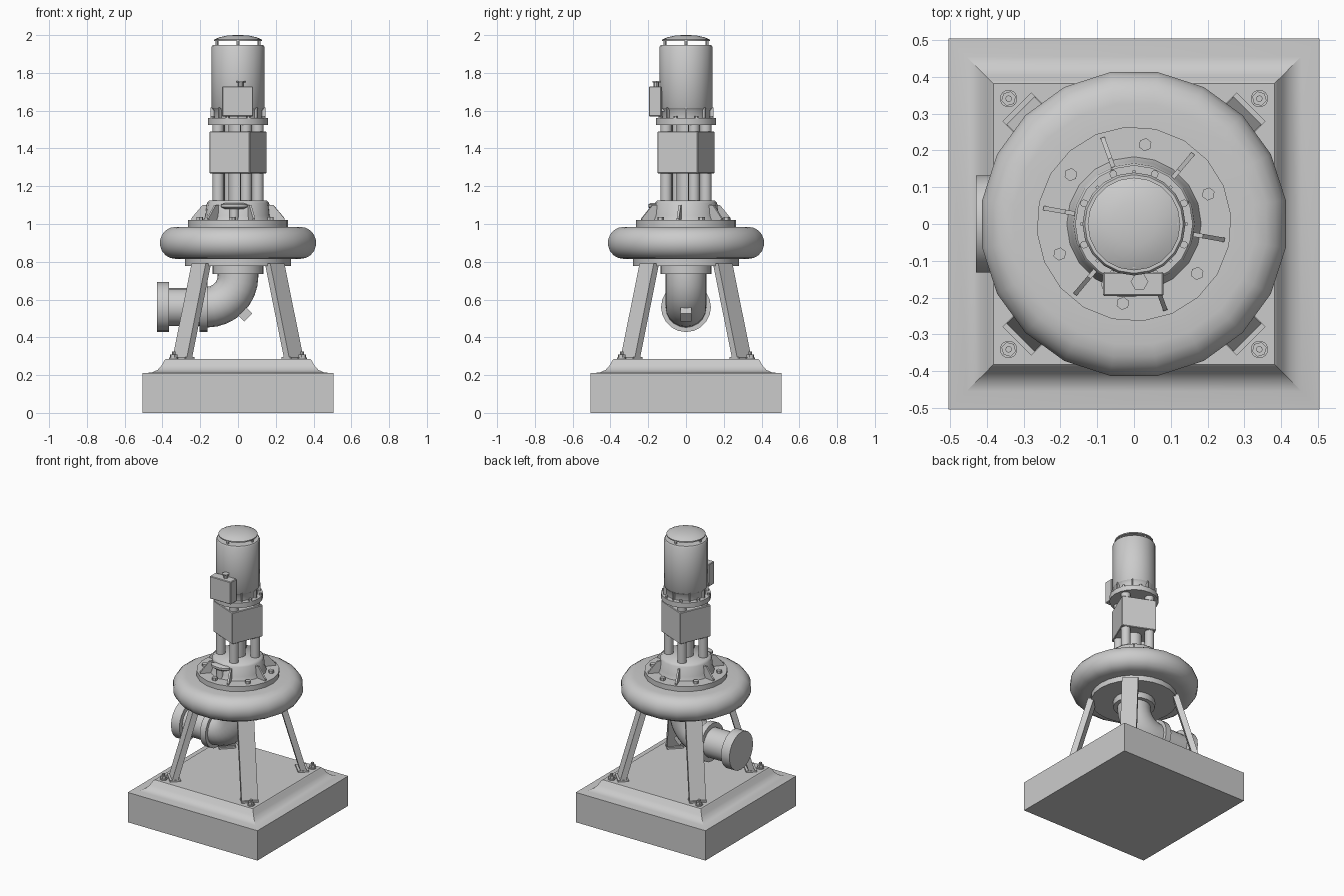
import bpy, bmesh, math
from mathutils import Matrix, Vector

if "Cube" in bpy.data.objects:
    bpy.data.objects.remove(bpy.data.objects["Cube"])

# One cast-metal colour for the whole machine
GREY = (0.6, 0.6, 0.6, 1)
metal = bpy.data.materials.new("grey metal")
metal.use_nodes = True
metal.diffuse_color = GREY
metal.node_tree.nodes["Principled BSDF"].inputs["Base Color"].default_value = GREY


def finish(name, bm, matrix=None, smooth=40):
    bmesh.ops.recalc_face_normals(bm, faces=bm.faces)
    mesh = bpy.data.meshes.new(name)
    bm.to_mesh(mesh)
    bm.free()
    mesh.materials.append(metal)
    ob = bpy.data.objects.new(name, mesh)
    bpy.context.collection.objects.link(ob)
    if matrix:
        ob.matrix_world = matrix
    if smooth:
        bpy.ops.object.select_all(action="DESELECT")
        ob.select_set(True)
        bpy.context.view_layer.objects.active = ob
        bpy.ops.object.shade_smooth_by_angle(angle=math.radians(smooth))
    return ob


def lathe(name, profile, sides=24, turn=0, matrix=None, smooth=40):
    """Turn a (radius, height) profile around z and cap both ends."""
    bm = bmesh.new()
    rings = []
    for r, z in profile:
        angles = [math.radians(turn) + math.tau * i / sides for i in range(sides)]
        rings.append([bm.verts.new((r * math.cos(a), r * math.sin(a), z)) for a in angles])
    for low, high in zip(rings, rings[1:]):
        for i in range(sides):
            j = (i + 1) % sides
            bm.faces.new((low[i], low[j], high[j], high[i]))
    bm.faces.new(rings[0][::-1])
    bm.faces.new(rings[-1])
    return finish(name, bm, matrix, smooth)


def disc(name, r, z0, z1, sides=24, turn=0, matrix=None, smooth=40):
    return lathe(name, [(r, z0), (r, z1)], sides, turn, matrix, smooth)


def box(name, size, matrix, bevel=0):
    bm = bmesh.new()
    bmesh.ops.create_cube(bm, size=1, matrix=Matrix.Diagonal((*size, 1)))
    if bevel:
        bmesh.ops.bevel(bm, geom=bm.edges[:], offset=bevel, segments=1, affect="EDGES")
    return finish(name, bm, matrix, 0)


def polar(angle, r, z=0):
    """Frame at a polar position whose x axis points outward."""
    return Matrix.Rotation(math.radians(angle), 4, "Z") @ Matrix.Translation((r, 0, z))


# Concrete plinth with a concave shoulder
half = [(0.505, 0), (0.505, 0.21), (0.455, 0.214), (0.425, 0.228),
        (0.405, 0.25), (0.39, 0.278), (0.382, 0.285)]
lathe("plinth", [(h * math.sqrt(2), z) for h, z in half], 4, 45, smooth=30)

# Four splayed legs with anchor bolts
foot, head = Vector((0.42, 0, 0.28)), Vector((0.275, 0, 0.79))
for k in range(4):
    a = 45 + 90 * k
    bm = bmesh.new()
    ends = []
    for p in (foot, head):
        ends.append([bm.verts.new(p + Vector((sx * 0.02, sy * 0.053, 0)))
                     for sx, sy in ((-1, -1), (1, -1), (1, 1), (-1, 1))])
    for i in range(4):
        j = (i + 1) % 4
        bm.faces.new((ends[0][i], ends[0][j], ends[1][j], ends[1][i]))
    bm.faces.new(ends[0])
    bm.faces.new(ends[1])
    finish("leg", bm, polar(a, 0), 0)
    box("foot_plate", (0.07, 0.11, 0.012), polar(a, 0.415, 0.29))
    disc("anchor_washer", 0.024, 0.283, 0.292, 12, matrix=polar(a, 0.482))
    disc("anchor_nut", 0.02, 0.29, 0.31, 6, matrix=polar(a, 0.482))
    disc("anchor_stud", 0.009, 0.3, 0.325, 8, matrix=polar(a, 0.482))

# Casing: lower flange, rounded volute, bolted cover
disc("lower_flange", 0.28, 0.778, 0.83, 24)
volute = [(0.27, 0.815), (0.33, 0.815)]
volute += [(0.335 + 0.084 * math.cos(t), 0.9 + 0.085 * math.sin(t))
           for t in (math.radians(d) for d in range(-70, 71, 20))]
volute += [(0.33, 0.985), (0.25, 0.985)]
lathe("volute", volute, 20, 9, smooth=60)
disc("cover_plate", 0.265, 0.975, 1.02, 20, 5)
lathe("bearing_housing", [(0.185, 1.015), (0.172, 1.045), (0.165, 1.11), (0.152, 1.125)], 20, smooth=60)
for k in range(6):
    disc("cover_bolt", 0.018, 1.015, 1.038, 6, matrix=polar(22 + 60 * k, 0.218))
    bm = bmesh.new()
    sides = []
    for y in (-0.006, 0.006):
        sides.append([bm.verts.new((x, y, z)) for x, z in
                      ((0.14, 1.015), (0.25, 1.015), (0.25, 1.03), (0.19, 1.1), (0.14, 1.1))])
    for i in range(5):
        j = (i + 1) % 5
        bm.faces.new((sides[0][i], sides[0][j], sides[1][j], sides[1][i]))
    bm.faces.new(sides[0])
    bm.faces.new(sides[1])
    finish("housing_rib", bm, polar(50 + 60 * k, 0), 0)

# Small filler fitting on the front of the housing
front = Matrix.Translation((-0.02, -0.165, 0))
disc("filler_stem", 0.025, 1.015, 1.09, 10, matrix=front)
lathe("filler_cap", [(0.05, 1.08), (0.07, 1.09), (0.07, 1.104), (0.05, 1.11)], 14,
      matrix=front @ Matrix.Diagonal((1, 0.5, 1, 1)))

# Coupling: four pillars, shaft and square guard
for k in range(4):
    disc("pillar", 0.031, 1.1, 1.535, 12, matrix=polar(22 + 90 * k, 0.113))
disc("shaft", 0.05, 1.1, 1.535, 16)
box("coupling_guard", (0.232, 0.232, 0.222),
    Matrix.Translation((0, 0, 1.379)) @ Matrix.Rotation(math.radians(-23), 4, "Z"), 0.004)

# Motor: flange, foot ring, body and fan cowl
disc("motor_flange", 0.16, 1.525, 1.56, 20)
lathe("motor_neck", [(0.128, 1.55), (0.128, 1.6), (0.14, 1.615)], 20)
lathe("motor_body", [(0.136, 1.61), (0.14, 1.616), (0.14, 1.938), (0.134, 1.947)], 20, smooth=50)
for k in range(8):
    a = 22.5 + 45 * k
    disc("flange_bolt", 0.011, 1.555, 1.573, 6, matrix=polar(a, 0.147))
    box("neck_gusset", (0.04, 0.008, 0.06), polar(a + 22.5, 0.125, 1.588))
for k in range(4):
    disc("cowl_standoff", 0.008, 1.94, 1.98, 6, matrix=polar(90 * k, 0.112))
lathe("fan_cowl", [(0.126, 1.968), (0.126, 1.976), (0.1, 1.988), (0.06, 1.997), (0.02, 2.0)], 20)

# Terminal box with a top gland
box("terminal_box", (0.165, 0.066, 0.158), Matrix.Translation((-0.002, -0.163, 1.649)), 0.004)
box("terminal_mount", (0.11, 0.05, 0.11), Matrix.Translation((-0.002, -0.12, 1.65)))
gland = Matrix.Translation((0.015, -0.157, 0))
disc("gland_stem", 0.014, 1.72, 1.75, 8, matrix=gland)
disc("gland_cap", 0.024, 1.75, 1.758, 6, matrix=gland)

# Suction pipe: elbow sweeping from below the casing to the right side
disc("inlet_flange", 0.135, 0.735, 0.785, 20)
bend, pivot = 0.165, Vector((-0.165, 0, 0.725))
bm = bmesh.new()
rings = []
for s in range(9):
    t = math.radians(90 * s / 8)
    out = Vector((math.cos(t), 0, -math.sin(t)))
    rings.append([bm.verts.new(pivot + out * (bend + 0.108 * math.cos(u))
                               + Vector((0, 0.108 * math.sin(u), 0)))
                  for u in (math.tau * i / 20 for i in range(20))])
rings.insert(0, [bm.verts.new(v.co + Vector((0, 0, 0.03))) for v in rings[0]])
for low, high in zip(rings, rings[1:]):
    for i in range(20):
        j = (i + 1) % 20
        bm.faces.new((low[i], low[j], high[j], high[i]))
finish("elbow", bm)
along = Matrix.Translation((0, 0, 0.56)) @ Matrix.Rotation(math.radians(-90), 4, "Y")
disc("pipe", 0.1, 0.16, 0.4, 20, matrix=along)
disc("elbow_flange", 0.132, 0.162, 0.205, 20, matrix=along)
disc("end_flange", 0.132, 0.365, 0.43, 20, matrix=along)

# Drain boss on the outside of the elbow
boss = pivot + Vector((1, 0, -1)).normalized() * (bend + 0.115)
box("drain_boss", (0.06, 0.06, 0.06),
    Matrix.Translation(boss) @ Matrix.Rotation(math.radians(45), 4, "Y"))
